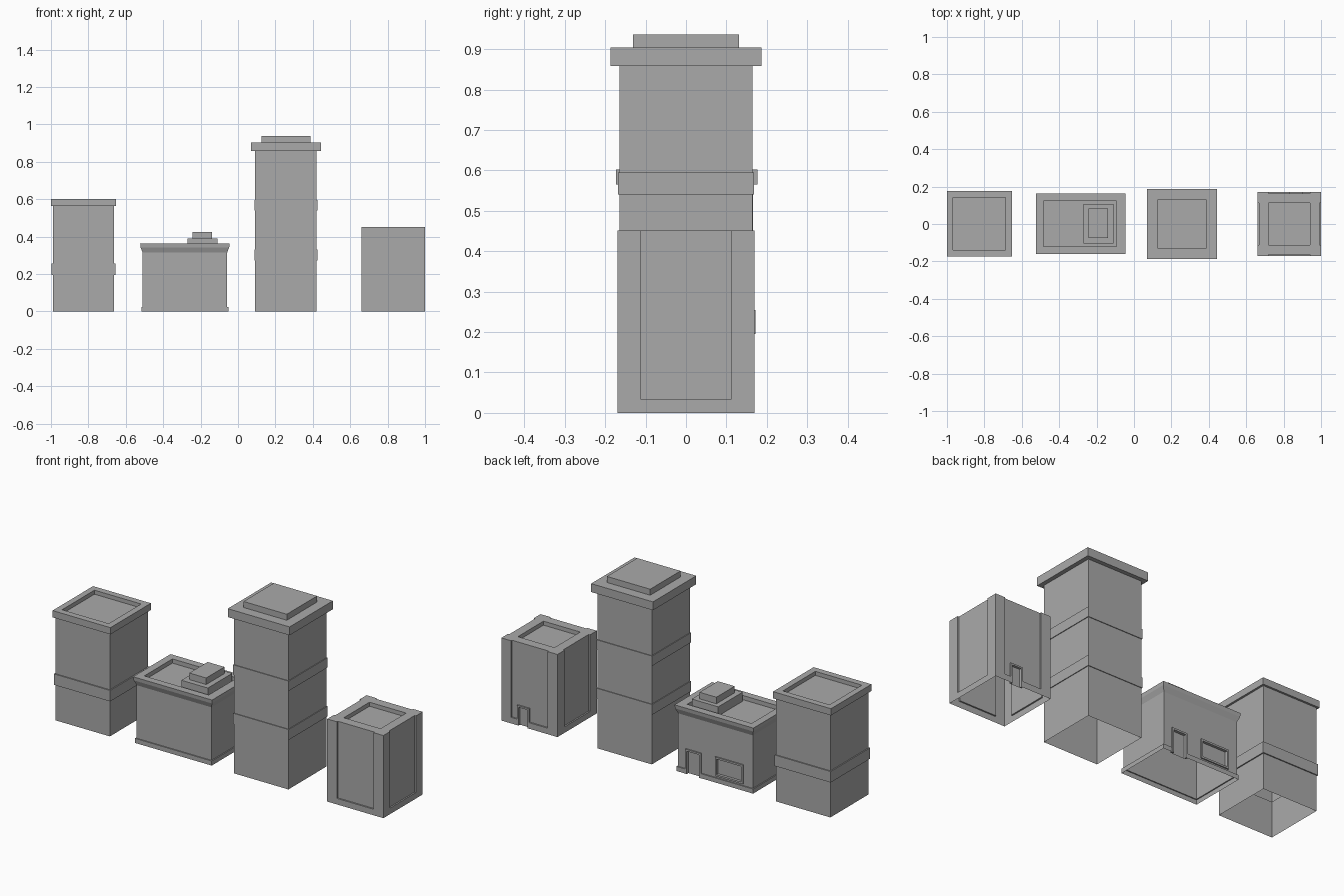
import bpy, bmesh
from mathutils import Vector

cube = bpy.data.objects.get("Cube")
if cube:
    bpy.data.objects.remove(cube, do_unlink=True)

GREY = (0.4, 0.4, 0.4, 1)
mat = bpy.data.materials.new("plain grey")
mat.use_nodes = True
mat.diffuse_color = GREY
mat.node_tree.nodes["Principled BSDF"].inputs["Base Color"].default_value = GREY


def make_object(name, bm):
    bmesh.ops.recalc_face_normals(bm, faces=bm.faces)
    mesh = bpy.data.meshes.new(name)
    bm.to_mesh(mesh)
    bm.free()
    mesh.materials.append(mat)
    obj = bpy.data.objects.new(name, mesh)
    bpy.context.collection.objects.link(obj)
    return obj


def box(name, x0, x1, y0, y1, z0, z1):
    bm = bmesh.new()
    bmesh.ops.create_cube(bm, size=1)
    low, high = Vector((x0, y0, z0)), Vector((x1, y1, z1))
    for v in bm.verts:
        v.co = (low + high) / 2 + v.co * (high - low)
    return make_object(name, bm)


def tower(name, cx, cy, hx, hy, profile):
    """Closed rectangular shell; profile holds (outward offset, height)."""
    bm = bmesh.new()
    rings = []
    for off, z in profile:
        rings.append([bm.verts.new((cx + sx * (hx + off), cy + sy * (hy + off), z))
                      for sx, sy in ((-1, -1), (1, -1), (1, 1), (-1, 1))])
    for a, b in zip(rings, rings[1:]):
        for i in range(4):
            j = (i + 1) % 4
            bm.faces.new((a[i], a[j], b[j], b[i]))
    bm.faces.new(rings[0][::-1])
    bm.faces.new(rings[-1])
    return make_object(name, bm)


def carve(obj, bounds):
    """Cut a box out of the shell."""
    cutter = box("cutter", *bounds)
    cutter.hide_render = True
    mod = obj.modifiers.new("carve", 'BOOLEAN')
    mod.operation = 'DIFFERENCE'
    mod.solver = 'EXACT'
    mod.object = cutter
    bpy.context.view_layer.objects.active = obj
    bpy.ops.object.modifier_apply(modifier=mod.name)
    bpy.data.objects.remove(cutter, do_unlink=True)


def open_bottom(obj):
    bm = bmesh.new()
    bm.from_mesh(obj.data)
    floor = [f for f in bm.faces if all(abs(v.co.z) < 0.001 for v in f.verts)]
    bmesh.ops.delete(bm, geom=floor, context='FACES')
    bm.to_mesh(obj.data)
    bm.free()


def frame(name, x0, x1, z0, z1, y0, y1, t, sill=False):
    """Raised trim around an opening in a back wall."""
    box(name + "_jamb_a", x0 - t, x0, y0, y1, z0, z1)
    box(name + "_jamb_b", x1, x1 + t, y0, y1, z0, z1)
    box(name + "_head", x0 - t, x1 + t, y0, y1, z1, z1 + t)
    if sill:
        box(name + "_sill", x0 - t, x1 + t, y0, y1, z0 - t, z0)


def band(z0, z1, out=0.006):
    return [(0, z0), (out, z0), (out, z1), (0, z1)]


# Mid-height block with one band and a sunken roof
block = tower("banded_block", -0.826, 0.002, 0.164, 0.164,
              [(0, 0)] + band(0.195, 0.255)
              + [(0, 0.565), (0.011, 0.565), (0.011, 0.602)])
carve(block, (-0.968, -0.686, -0.138, 0.142, 0.58, 0.7))
open_bottom(block)

# Low shop with skirting, flared cornice and a sunken roof
shop = tower("low_shop", -0.284, 0.002, 0.226, 0.149,
             [(0.006, 0), (0.006, 0.025), (0, 0.025), (0, 0.315),
              (0.011, 0.343), (0.013, 0.363)])
carve(shop, (-0.483, -0.093, -0.12, 0.123, 0.34, 0.5))
carve(shop, (-0.19, -0.115, 0.143, 0.2, -0.1, 0.125))
carve(shop, (-0.445, -0.295, 0.143, 0.2, 0.045, 0.13))
open_bottom(shop)
frame("shop_door", -0.19, -0.115, 0, 0.125, 0.145, 0.158, 0.01)
frame("shop_window", -0.445, -0.295, 0.045, 0.13, 0.145, 0.158, 0.01, sill=True)

# Stepped unit on the shop roof
box("roof_unit_base", -0.27, -0.11, -0.104, 0.107, 0.338, 0.39)
box("roof_unit_top", -0.242, -0.14, -0.075, 0.083, 0.388, 0.426)

# Tall tower with two bands, cornice and raised roof slab
tall = tower("tall_tower", 0.256, 0, 0.164, 0.164,
             [(0, 0)] + band(0.273, 0.33, 0.004) + band(0.541, 0.595, 0.004)
             + [(0, 0.858), (0.023, 0.858), (0.023, 0.904),
                (-0.033, 0.904), (-0.033, 0.937)])
open_bottom(tall)

# Small block with a tall sunken panel on each side and a sunken roof
CX, H, P, D = 0.829, 0.17, 0.111, 0.008
small = tower("panelled_block", CX, 0, H, H, [(0, 0), (0, 0.452)])
for s in (-1, 1):
    near, far = sorted((s * (H - D), s * (H + 0.1)))
    carve(small, (CX + near, CX + far, -P, P, 0.033, 0.6))
    carve(small, (CX - P, CX + P, near, far, 0.033, 0.6))
carve(small, (CX - P, CX + P, -P, P, 0.43, 0.6))
carve(small, (0.84, 0.895, H - 0.013, 0.3, -0.1, 0.1))
open_bottom(small)
frame("block_door", 0.84, 0.895, 0, 0.1, H - 0.012, H, 0.009)
